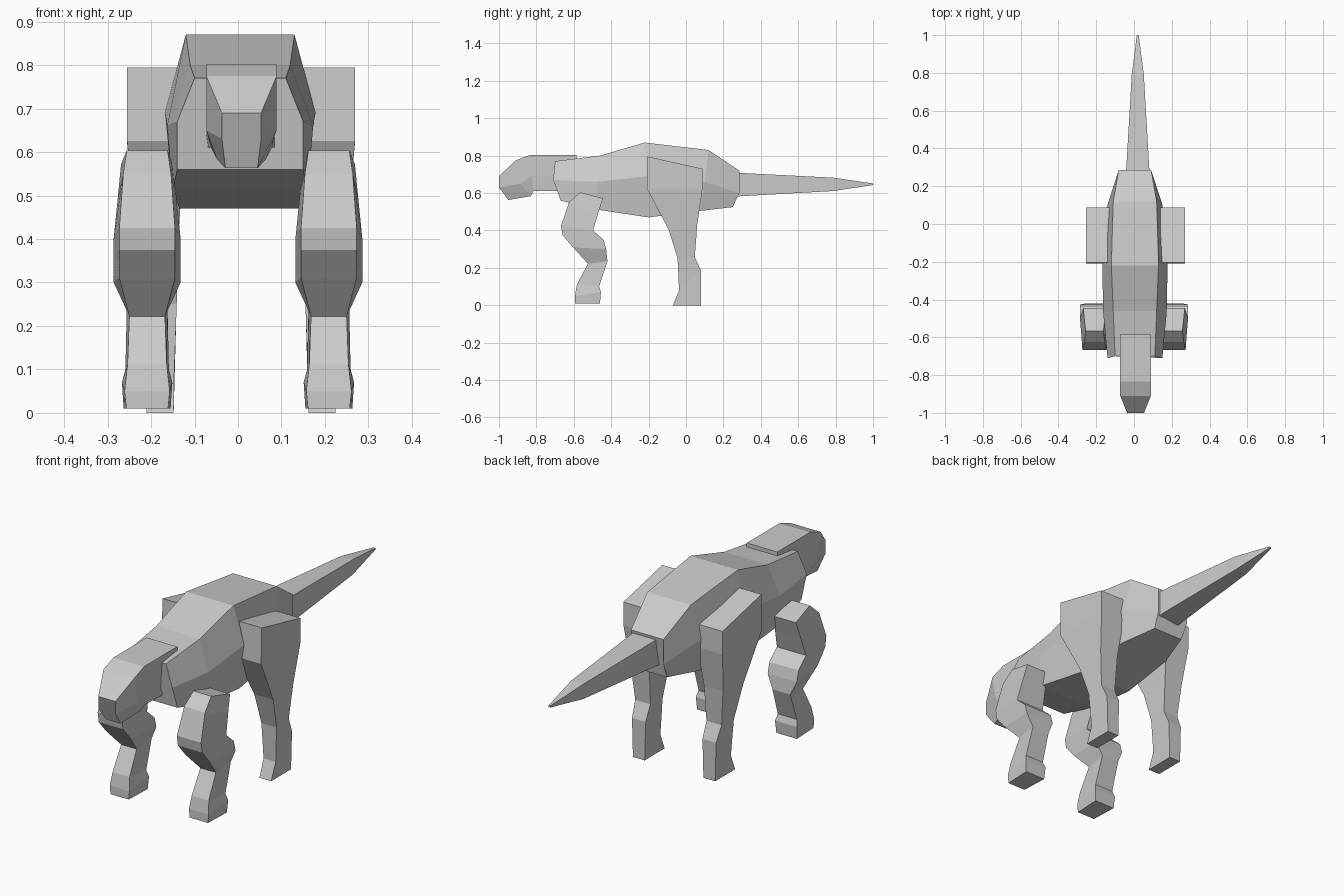
import bpy, bmesh


def loft(name, rings, cx=0.0, side=1):
    """Each ring is a list of (y, z, half_width, centre_x) levels, listed top/front to bottom/back."""
    bm = bmesh.new()
    loops = []
    for ring in rings:
        pts = [(p[3] if len(p) > 3 else 0.0, *p[:3]) for p in ring]
        right = [bm.verts.new((cx + side * (c + w), y, z)) for c, y, z, w in pts]
        left = [bm.verts.new((cx + side * (c - w), y, z)) for c, y, z, w in pts]
        loops.append(right + left[::-1])
    n = len(loops[0])
    for a, b in zip(loops, loops[1:]):
        for i in range(n):
            j = (i + 1) % n
            bm.faces.new((a[i], a[j], b[j], b[i]))
    bm.faces.new(loops[0])
    bm.faces.new(loops[-1])
    bmesh.ops.recalc_face_normals(bm, faces=bm.faces[:])
    mesh = bpy.data.meshes.new(name)
    bm.to_mesh(mesh)
    bm.free()
    obj = bpy.data.objects.new(name, mesh)
    bpy.context.collection.objects.link(obj)
    return obj


# Torso: six-sided sections (top, middle, bottom)
loft("body", [
    [(-.70, .77, .105), (-.71, .67, .145), (-.67, .56, .145)],
    [(-.46, .80, .115), (-.47, .66, .168), (-.48, .512, .155)],
    [(-.22, .87, .125), (-.21, .69, .173), (-.20, .47, .14)],
    [(.12, .83, .115), (.10, .66, .146), (.08, .505, .13)],
    [(.285, .72, .086), (.285, .60, .086), (.25, .525, .08)],
], cx=.005)

# Head and muzzle
loft("head", [
    [(-.585, .803, .081), (-.585, .70, .081), (-.585, .61, .081)],
    [(-.835, .803, .081), (-.825, .69, .081), (-.815, .61, .07)],
    [(-.91, .775, .081), (-.885, .65, .081), (-.83, .583, .056)],
    [(-1.0, .69, .045), (-1.0, .63, .045), (-.95, .563, .037)],
], cx=.008)

# Tapered tail
loft("tail", [
    [(.24, .71, .064), (.24, .58, .064)],
    [(.79, .682, .032), (.79, .611, .032)],
    [(1.0, .651, .005), (1.0, .643, .005)],
], cx=.02)

# Legs: four-sided sections (front, back)
front_leg = [
    [(-.567, .604, .047), (-.444, .572, .06)],
    [(-.626, .55, .055), (-.47, .49, .068)],
    [(-.668, .425, .064), (-.497, .40, .077)],
    [(-.66, .375, .064), (-.44, .35, .077)],
    [(-.604, .31, .064), (-.427, .30, .077)],
    [(-.524, .222, .041), (-.42, .235, .047)],
    [(-.583, .112, .045), (-.465, .10, .05)],
    [(-.594, .05, .052), (-.455, .07, .058)],
    [(-.594, .01, .048), (-.46, .01, .054)],
]
front_leg = [[(y, z, w, .209) for y, z, w in r] for r in front_leg]

hind_leg = [
    [(-.205, .795, .066, .196), (.088, .73, .066, .196)],
    [(-.21, .625, .066, .196), (.088, .62, .066, .196)],
    [(-.093, .405, .05, .194), (.06, .43, .05, .194)],
    [(-.045, .25, .04, .188), (.047, .257, .04, .188)],
    [(-.037, .08, .032, .186), (.08, .185, .036, .186)],
    [(-.07, .0, .031, .186), (.08, .0, .031, .186)],
]

for label, s in (("left", 1), ("right", -1)):
    loft("front_leg_" + label, front_leg, 0.0, s)
    loft("hind_leg_" + label, hind_leg, .007, s)
